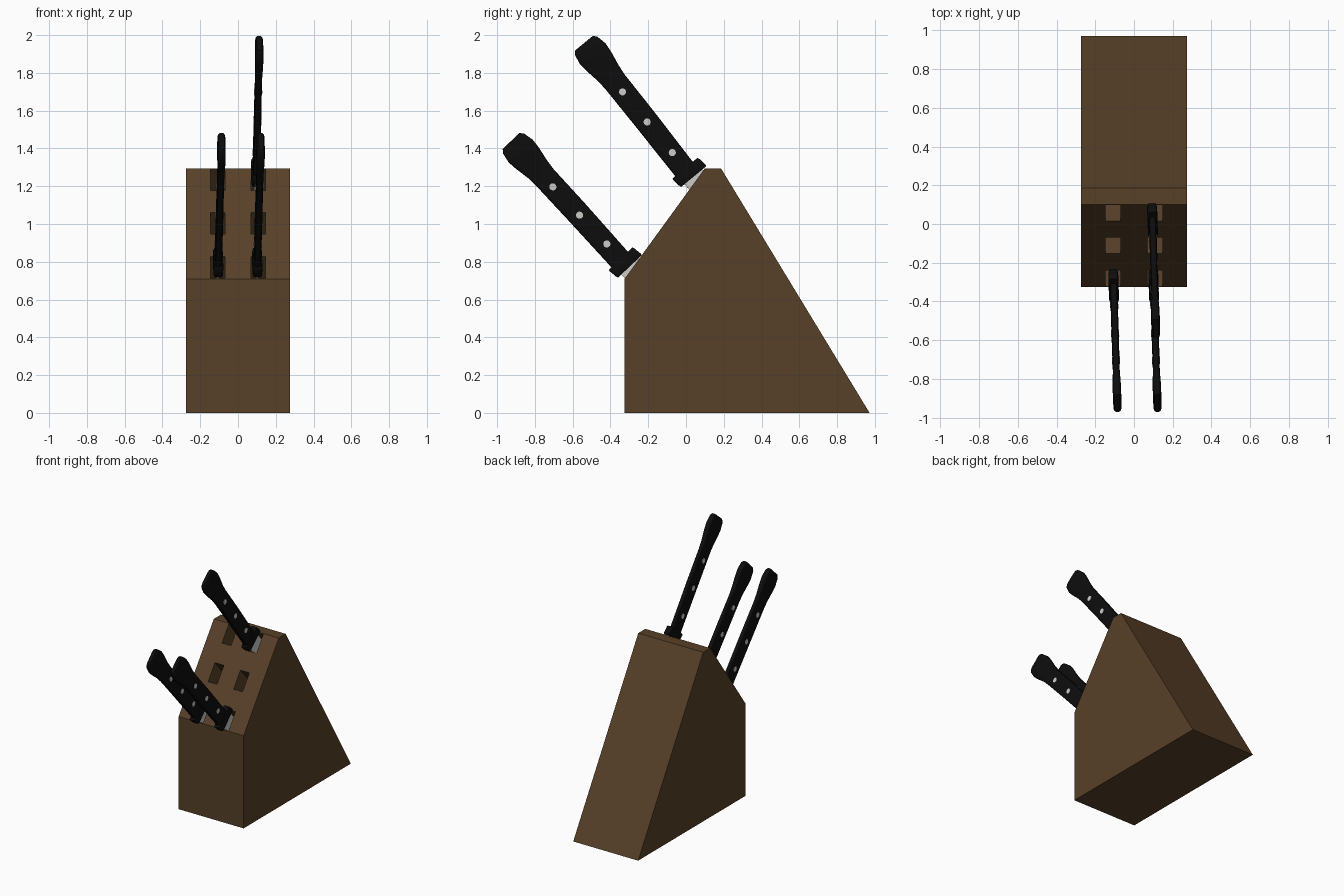
import bpy, bmesh, math
from mathutils import Matrix, Vector

if "Cube" in bpy.data.objects:
    bpy.data.objects.remove(bpy.data.objects["Cube"])


def material(name, rgb):
    m = bpy.data.materials.new(name)
    m.diffuse_color = (*rgb, 1)
    m.use_nodes = True
    m.node_tree.nodes["Principled BSDF"].inputs["Base Color"].default_value = m.diffuse_color
    return m


WOOD = material("brown_wood", (0.095, 0.051, 0.021))
BLACK = material("black_handle", (0.004, 0.004, 0.004))
STEEL = material("steel", (0.6, 0.6, 0.57))


def finish(bm, name, mat, smooth=False):
    bmesh.ops.recalc_face_normals(bm, faces=bm.faces)
    me = bpy.data.meshes.new(name)
    bm.to_mesh(me)
    bm.free()
    me.materials.append(mat)
    if smooth:
        me.shade_smooth()
        me.set_sharp_from_angle(angle=math.radians(35))
    return me


def add(name, me, matrix=Matrix()):
    ob = bpy.data.objects.new(name, me)
    ob.matrix_world = matrix
    bpy.context.collection.objects.link(ob)
    return ob


def prism(bm, profile, x0, x1):
    """Extrude a (y, z) profile along x."""
    face = bm.faces.new([bm.verts.new((x0, y, z)) for y, z in profile])
    ext = bmesh.ops.extrude_face_region(bm, geom=[face])
    verts = [v for v in ext["geom"] if isinstance(v, bmesh.types.BMVert)]
    bmesh.ops.translate(bm, verts=verts, vec=(x1 - x0, 0, 0))


def loft(bm, sections, power=0.4, n=20):
    """Rounded-box rings along z: (z, y centre, y half, x half)."""
    rings = []
    for z, c, hy, hx in sections:
        ring = []
        for i in range(n):
            a = 2 * math.pi * (i + 0.5) / n
            co, si = math.cos(a), math.sin(a)
            ring.append(bm.verts.new((
                hx * math.copysign(abs(co) ** power, co),
                c + hy * math.copysign(abs(si) ** power, si), z)))
        rings.append(ring)
    for r, s in zip(rings, rings[1:]):
        for i in range(n):
            j = (i + 1) % n
            bm.faces.new((r[i], r[j], s[j], s[i]))
    bm.faces.new(rings[0])
    bm.faces.new(rings[-1])


# Wooden block
bm = bmesh.new()
prism(bm, [(-0.325, 0), (0.972, 0), (0.185, 1.295), (0.10, 1.295), (-0.325, 0.71)],
      -0.275, 0.275)
block = add("block", finish(bm, "block", WOOD))

# Six slots cut into the sloping face
bm = bmesh.new()
slope, inward = Vector((0.0414, 0.057)), Vector((0.66, -0.75))
for z in (1.235, 1.003, 0.770):
    c = Vector((-0.325 + (z - 0.71) * 0.7265, z))
    quad = [c - slope - inward * 0.1, c + slope - inward * 0.1,
            c + slope + inward * 0.32, c - slope + inward * 0.32]
    for x in (-0.108, 0.108):
        prism(bm, quad, x - 0.038, x + 0.038)
cutter = add("slot_cutter", finish(bm, "slot_cutter", WOOD))
cutter.hide_render = True
mod = block.modifiers.new("slots", "BOOLEAN")
mod.operation = "DIFFERENCE"
mod.solver = "EXACT"
mod.object = cutter
bpy.context.view_layer.update()
cut = bpy.data.meshes.new_from_object(
    block.evaluated_get(bpy.context.evaluated_depsgraph_get()))
block.modifiers.clear()
block.data = cut
bpy.data.objects.remove(cutter)

# Knife parts, along local z with the blade pointing down
bm = bmesh.new()
loft(bm, [(0.05, -0.014, 0.060, 0.019), (0.40, -0.006, 0.063, 0.019),
          (0.65, -0.003, 0.064, 0.018), (0.71, -0.001, 0.069, 0.018),
          (0.79, 0, 0.083, 0.021), (0.84, 0, 0.088, 0.022),
          (0.895, 0, 0.077, 0.021), (0.914, 0, 0.062, 0.014)])
handle = finish(bm, "handle", BLACK, True)

bm = bmesh.new()
loft(bm, [(0, 0, 0.086, 0.024), (0.008, 0, 0.089, 0.026),
          (0.055, -0.006, 0.089, 0.026), (0.063, -0.006, 0.085, 0.024)], 0.3)
guard = finish(bm, "guard", BLACK, True)

bm = bmesh.new()
for t in (0.17, 0.38, 0.586):
    bmesh.ops.create_cone(bm, cap_ends=True, segments=16, radius1=0.019,
                          radius2=0.019, depth=0.042,
                          matrix=Matrix.Translation((0, -0.007, t))
                          @ Matrix.Rotation(math.pi / 2, 4, "Y"))
rivets = finish(bm, "rivets", STEEL, True)

bm = bmesh.new()
prism(bm, [(-0.062, 0.01), (0.062, 0.01), (0.058, -0.22), (0.0, -0.27), (-0.058, -0.22)],
      -0.010, 0.010)
blade = finish(bm, "blade", STEEL)

# Three knives: guard position and lean angle
for label, pos, lean in (("upper_right", (0.095, 0.040, 1.251), 39.4),
                         ("lower_right", (0.101, -0.298, 0.7755), 43.4),
                         ("lower_left", (-0.106, -0.298, 0.7755), 43.4)):
    m = (Matrix.Translation(pos) @ Matrix.Rotation(math.radians(1.8), 4, "Z")
         @ Matrix.Rotation(math.radians(lean), 4, "X"))
    for part, me in (("handle", handle), ("guard", guard),
                     ("rivets", rivets), ("blade", blade)):
        add(f"{label}_knife_{part}", me, m)
